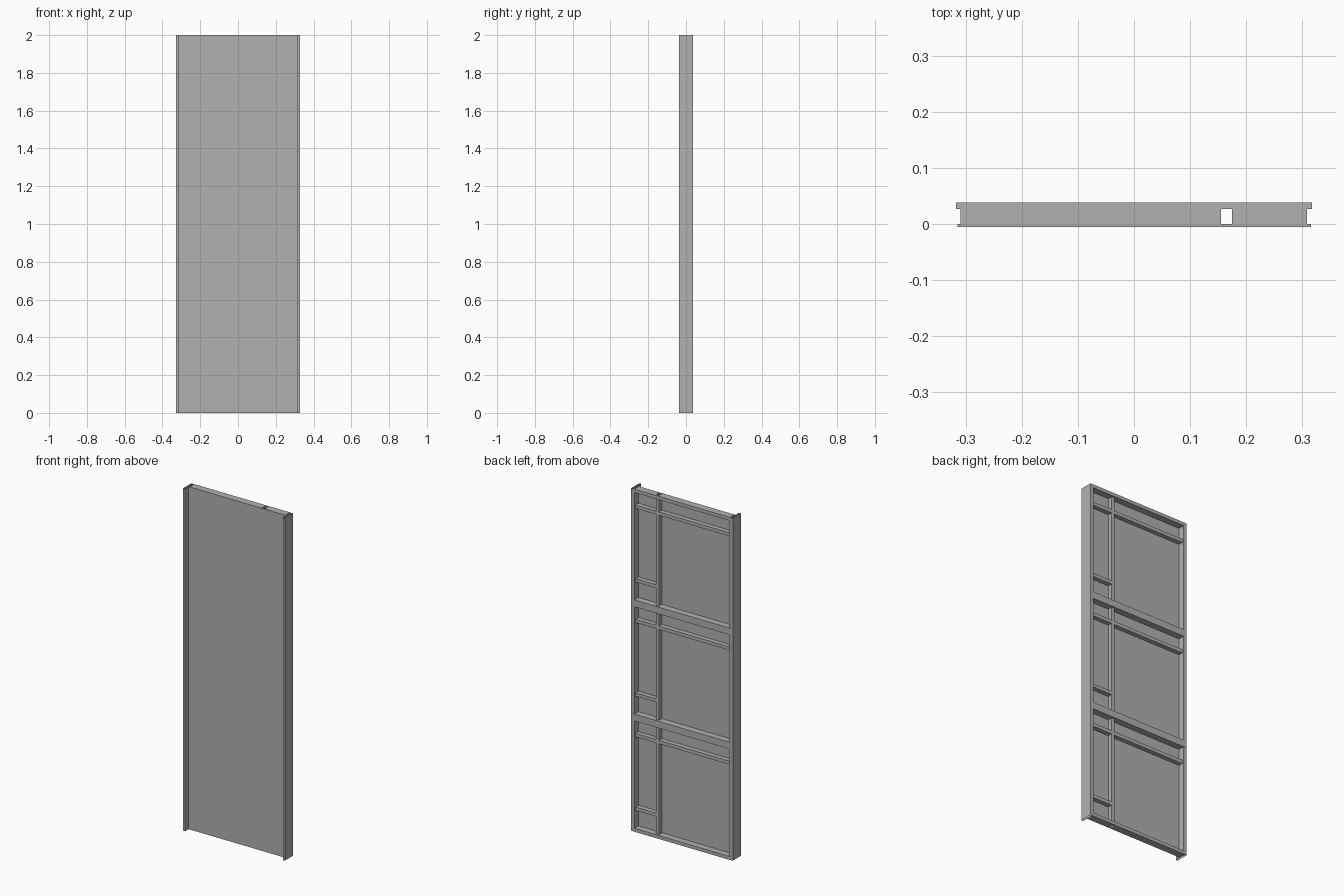
import bpy
import bmesh

cube = bpy.data.objects.get("Cube")
if cube:
    bpy.data.objects.remove(cube, do_unlink=True)

grey = bpy.data.materials.new("plain_grey")
grey.use_nodes = True
GREY = (0.44, 0.44, 0.44, 1)
grey.diffuse_color = GREY
grey.node_tree.nodes["Principled BSDF"].inputs["Base Color"].default_value = GREY


def bar(name, x, y, z, open_ends=False):
    """Box between pairs of limits; open_ends leaves off the top and bottom."""
    bm = bmesh.new()
    bmesh.ops.create_cube(bm, size=1)
    for v in bm.verts:
        v.co = [lim[0] if c < 0 else lim[1] for c, lim in zip(v.co, (x, y, z))]
    if open_ends:
        ends = [f for f in bm.faces if abs(f.normal.z) > 0.5]
        bmesh.ops.delete(bm, geom=ends, context="FACES_ONLY")
    mesh = bpy.data.meshes.new(name)
    bm.to_mesh(mesh)
    bm.free()
    mesh.materials.append(grey)
    obj = bpy.data.objects.new(name, mesh)
    bpy.context.collection.objects.link(obj)
    return obj


HEIGHT = 2
FLOORS = 3
STEP = HEIGHT / FLOORS
BAR = 0.02
FRONT, GLASS, WEB, BACK = -0.037, 0.0, 0.027, 0.038
WIDE = (-0.309, 0.155)
NARROW = (0.175, 0.308)
FULL = (0, HEIGHT)

# Front sheet
bar("front_sheet", (-0.315, 0.315), (-0.005, GLASS), FULL)

# Side stiles with fins that stand proud of the sheet
for side, s in (("left", 1), ("right", -1)):
    bar(side + "_fin", sorted((s * 0.316, s * 0.328)), (FRONT, BACK - 0.001), FULL, True)
    bar(side + "_stile", sorted((s * 0.307, s * 0.316)), (GLASS, BACK - 0.001), FULL, True)

# Mullion between the wide and the narrow bays
bar("mullion", (WIDE[1], NARROW[0]), (GLASS, WEB), FULL, True)

# Cross bars of each storey
for i in range(FLOORS):
    base = i * STEP
    rails = {"sill": 0, "transom": 0.55, "head": STEP - BAR}
    for bay, x in (("wide", WIDE), ("narrow", NARROW)):
        for part, z in rails.items():
            bar(f"{bay}_{part}", x, (GLASS, WEB), (base + z, base + z + BAR))
    low = base + 0.12
    bar("narrow_low_rail", NARROW, (GLASS, WEB), (low, low + BAR))

# Back cover strips across the storey joints
for i in range(FLOORS + 1):
    z = i * STEP
    bar("cover_strip", (-0.317, 0.317), (WEB, BACK), (max(0, z - BAR), min(HEIGHT, z + BAR)))
